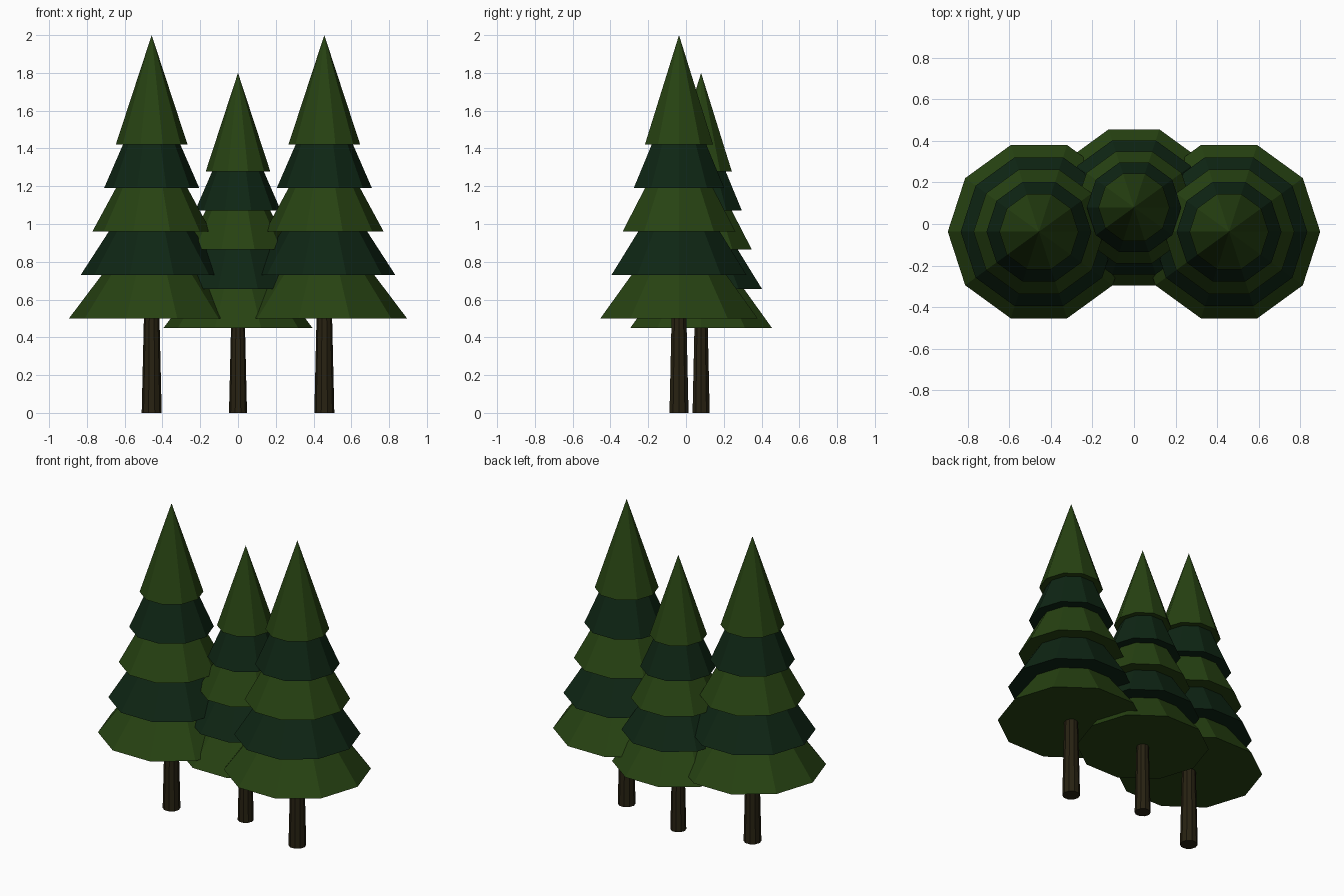
import bpy, bmesh, math

if "Cube" in bpy.data.objects:
    bpy.data.objects.remove(bpy.data.objects["Cube"])

SIDES = 10


def material(name, rgb):
    m = bpy.data.materials.new(name)
    m.diffuse_color = (*rgb, 1.0)
    m.use_nodes = True
    m.node_tree.nodes["Principled BSDF"].inputs["Base Color"].default_value = m.diffuse_color
    return m


LIGHT = material("light green", (0.020, 0.055, 0.006))
DARK = material("dark green", (0.0045, 0.019, 0.007))
BARK = material("bark brown", (0.021, 0.016, 0.006))


def cone(name, loc, scale, z0, z1, r0, r1, mat):
    """Flat-shaded closed cone or frustum with a corner on the x axis."""
    bm = bmesh.new()

    def ring(r, z):
        return [bm.verts.new((r * math.cos(2 * math.pi * i / SIDES),
                              r * math.sin(2 * math.pi * i / SIDES), z))
                for i in range(SIDES)]

    low = ring(r0, z0)
    bm.faces.new(low[::-1])
    if r1 > 0:
        high = ring(r1, z1)
        bm.faces.new(high)
    else:
        tip = bm.verts.new((0, 0, z1))
    for i in range(SIDES):
        j = (i + 1) % SIDES
        if r1 > 0:
            bm.faces.new((low[i], low[j], high[j], high[i]))
        else:
            bm.faces.new((low[i], low[j], tip))
    mesh = bpy.data.meshes.new(name)
    bm.to_mesh(mesh)
    bm.free()
    mesh.materials.append(mat)
    ob = bpy.data.objects.new(name, mesh)
    ob.location = (loc[0], loc[1], 0)
    ob.scale = (scale,) * 3
    bpy.context.collection.objects.link(ob)


def tree(name, x, y, scale):
    # Tapered trunk, ending inside the lowest tier
    cone(name + "_trunk", (x, y), scale, 0, 0.6, 0.053, 0.039, BARK)
    # Five overlapping foliage cones in alternating greens
    for i in range(5):
        z = 0.5 + 0.23 * i
        cone(f"{name}_foliage_{i + 1}", (x, y), scale, z, z + 0.58,
             0.438 - 0.062 * i, 0, DARK if i % 2 else LIGHT)


tree("left_tree", -0.457, -0.037, 1.0)
tree("right_tree", 0.457, -0.037, 1.0)
tree("middle_tree", 0.0, 0.08, 0.9)
